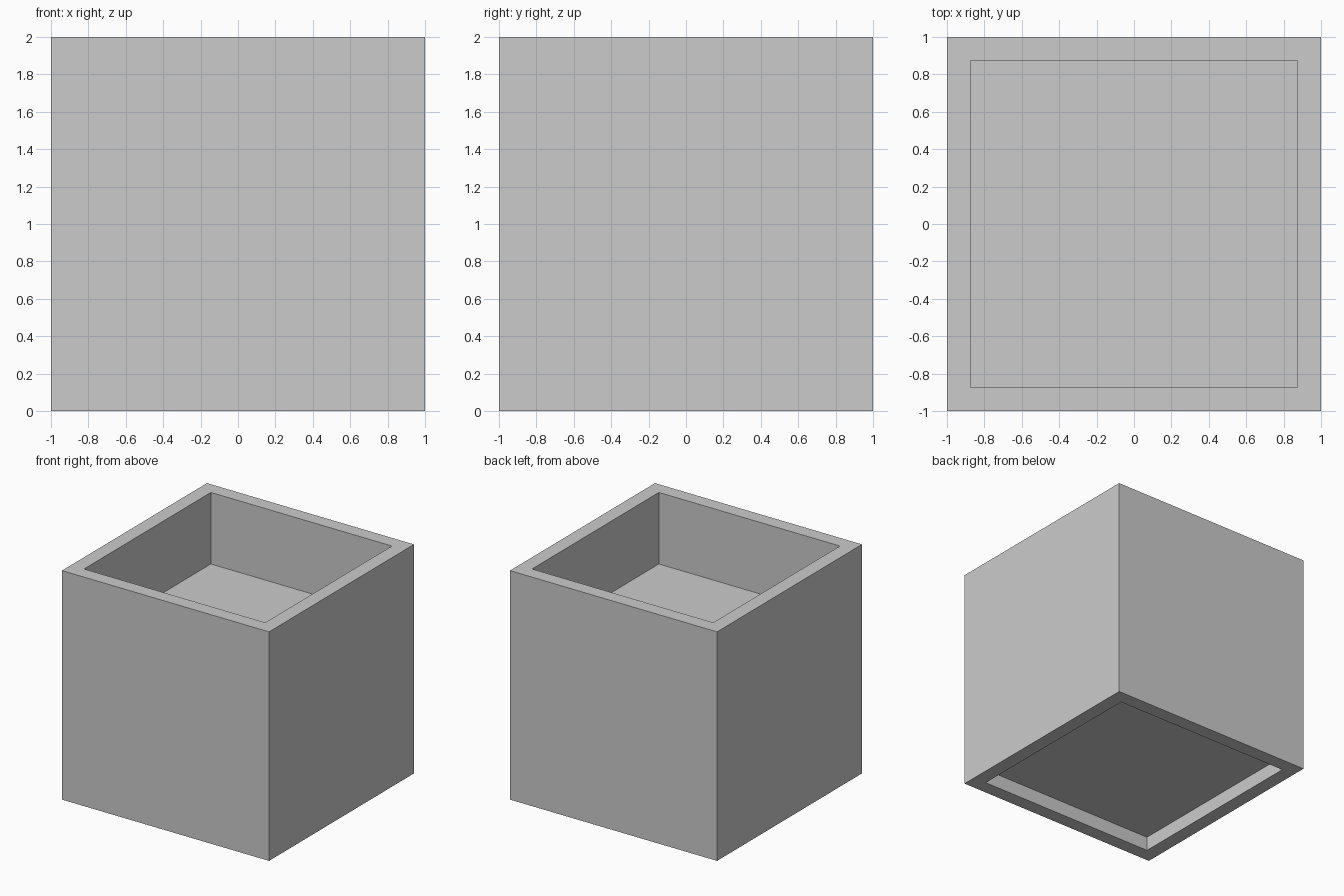
import bpy, bmesh

if "Cube" in bpy.data.objects:
    bpy.data.objects.remove(bpy.data.objects["Cube"])

SIZE = 2.0
WALL = 0.125
TOP_DEPTH = 0.625     # depth of the planting recess
BASE_DEPTH = 0.125    # depth of the recess underneath


def recess(bm, direction, depth):
    """Inset the face looking up (1) or down (-1) and sink it into the block."""
    bm.normal_update()
    face = next(f for f in bm.faces if f.normal.z * direction > 0.9)
    bmesh.ops.inset_region(bm, faces=[face], thickness=WALL, use_even_offset=True)
    inner = bmesh.ops.extrude_discrete_faces(bm, faces=[face])["faces"][0]
    bmesh.ops.translate(bm, verts=inner.verts, vec=(0, 0, -direction * depth))


# Square planter block
bm = bmesh.new()
bmesh.ops.create_cube(bm, size=SIZE)
bmesh.ops.translate(bm, verts=bm.verts, vec=(0, 0, SIZE / 2))

# Open top and shallow hollow underside
recess(bm, 1, TOP_DEPTH)
recess(bm, -1, BASE_DEPTH)
bmesh.ops.recalc_face_normals(bm, faces=bm.faces)

mesh = bpy.data.meshes.new("square_planter")
bm.to_mesh(mesh)
bm.free()
bpy.context.collection.objects.link(bpy.data.objects.new("square_planter", mesh))
